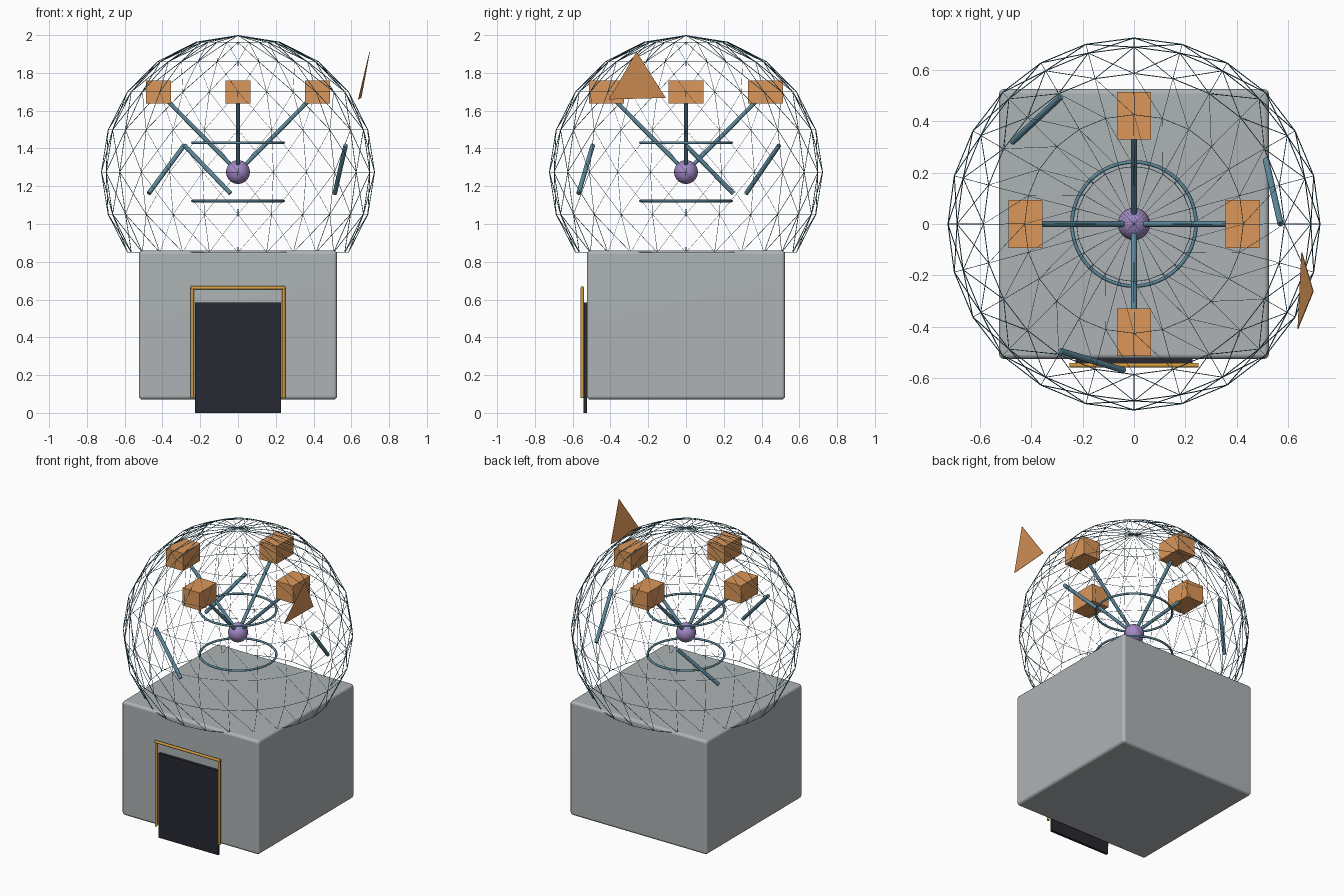
import bpy, bmesh, math
from mathutils import Vector

cube = bpy.data.objects.get("Cube")
if cube:
    bpy.data.objects.remove(cube, do_unlink=True)


def material(name, r, g, b):
    m = bpy.data.materials.new(name)
    m.use_nodes = True
    m.diffuse_color = (r, g, b, 1)
    m.node_tree.nodes["Principled BSDF"].inputs["Base Color"].default_value = (r, g, b, 1)
    return m


GREY = material("stone grey", 0.42, 0.45, 0.46)
TEAL = material("steel blue", 0.11, 0.25, 0.33)
WIRE = material("lattice blue", 0.1, 0.3, 0.41)
COPPER = material("copper orange", 0.72, 0.31, 0.1)
PURPLE = material("soft purple", 0.36, 0.25, 0.55)
DARK = material("dark slate", 0.021, 0.021, 0.032)
GOLD = material("gold", 0.66, 0.33, 0.05)

CENTRE = Vector((0, 0, 1.275))


def finish(bm, name, mat, smooth=False):
    mesh = bpy.data.meshes.new(name)
    bm.to_mesh(mesh)
    bm.free()
    mesh.materials.append(mat)
    ob = bpy.data.objects.new(name, mesh)
    bpy.context.scene.collection.objects.link(ob)
    if smooth:
        bpy.ops.object.select_all(action="DESELECT")
        ob.select_set(True)
        bpy.context.view_layer.objects.active = ob
        bpy.ops.object.shade_smooth_by_angle(angle=math.radians(40))
    return ob


def box(name, centre, size, mat, bevel=0):
    bm = bmesh.new()
    bmesh.ops.create_cube(bm, size=1)
    bmesh.ops.scale(bm, vec=size, verts=bm.verts)
    bmesh.ops.translate(bm, vec=centre, verts=bm.verts)
    if bevel:
        bmesh.ops.bevel(bm, geom=bm.edges[:], offset=bevel, segments=3,
                        profile=0.5, affect="EDGES")
    return finish(bm, name, mat, bevel > 0)


def rod(name, start, end, radius, mat):
    start, end = Vector(start), Vector(end)
    axis = end - start
    bm = bmesh.new()
    bmesh.ops.create_cone(bm, cap_ends=True, segments=12, radius1=radius,
                          radius2=radius, depth=axis.length)
    bmesh.ops.rotate(bm, matrix=axis.to_track_quat("Z", "Y").to_matrix(), verts=bm.verts)
    bmesh.ops.translate(bm, vec=(start + end) / 2, verts=bm.verts)
    return finish(bm, name, mat, True)


def polar(radius, degrees, z):
    a = math.radians(degrees)
    return Vector((radius * math.cos(a), radius * math.sin(a), z))


# Base block with softened edges and flat-looking walls
base = box("base", (0, 0, 0.465), (1.05, 1.05, 0.79), GREY, 0.02)
base.modifiers.new("flat walls", "WEIGHTED_NORMAL")

# Door panel and its tubular frame
box("door", (0, -0.534, 0.292), (0.455, 0.018, 0.584), DARK)
for side, x in (("left", 0.242), ("right", -0.242)):
    rod(f"door_frame_{side}", (x, -0.549, 0.08), (x, -0.549, 0.665), 0.009, GOLD)
rod("door_frame_top", (-0.25, -0.549, 0.662), (0.25, -0.549, 0.662), 0.009, GOLD)

# Lattice dome: triangulated sphere, open below, turned into thin wires
bm = bmesh.new()
bmesh.ops.create_uvsphere(bm, u_segments=24, v_segments=10, radius=0.723)
low = [v for v in bm.verts if v.co.z < -0.5]
bmesh.ops.delete(bm, geom=low, context="VERTS")
bmesh.ops.triangulate(bm, faces=bm.faces[:], quad_method="FIXED")
bmesh.ops.translate(bm, vec=CENTRE, verts=bm.verts)
for face in bm.faces:
    face.smooth = True
dome = finish(bm, "dome_lattice", WIRE)
wire = dome.modifiers.new("wires", "WIREFRAME")
wire.thickness = 0.004
wire.offset = 0
wire.use_even_offset = False
wire.use_boundary = True

# Central hub
bm = bmesh.new()
bmesh.ops.create_uvsphere(bm, u_segments=24, v_segments=16, radius=0.063)
bmesh.ops.translate(bm, vec=CENTRE, verts=bm.verts)
finish(bm, "hub", PURPLE, True)

# Two rings around the hub
SIDES = 12
for label, z in (("upper", 1.43), ("lower", 1.122)):
    bm = bmesh.new()
    loops = []
    for i in range(48):
        a = i * 7.5
        loops.append([bm.verts.new(polar(0.241 + 0.007 * math.cos(t), a,
                                         z + 0.007 * math.sin(t)))
                      for t in (math.tau * k / SIDES for k in range(SIDES))])
    for i, ring in enumerate(loops):
        after = loops[(i + 1) % len(loops)]
        for k in range(SIDES):
            j = (k + 1) % SIDES
            bm.faces.new((ring[k], after[k], after[j], ring[j]))
    finish(bm, f"{label}_ring", TEAL, True)

# Four arms rising from the hub, each carrying a block
for i, label in enumerate(("left", "back", "right", "front")):
    tip = polar(0.421, i * 90, 1.7)
    rod(f"{label}_arm", CENTRE, tip, 0.011, TEAL)
    box(f"{label}_block", tip, (0.132, 0.185, 0.122), COPPER)

# Three slanted struts spaced evenly around the hub
for i in range(3):
    a = i * 120
    rod(f"strut_{i + 1}", polar(0.57, a, 1.417), polar(0.57, a + 26, 1.162), 0.012, TEAL)

# Loose triangular panel outside the dome
bm = bmesh.new()
corners = [bm.verts.new(p) for p in
           ((0.637, -0.408, 1.66), (0.652, -0.108, 1.668), (0.697, -0.262, 1.912))]
bm.faces.new(corners)
panel = finish(bm, "loose_panel", COPPER)
solid = panel.modifiers.new("thickness", "SOLIDIFY")
solid.thickness = 0.003
solid.offset = 0
